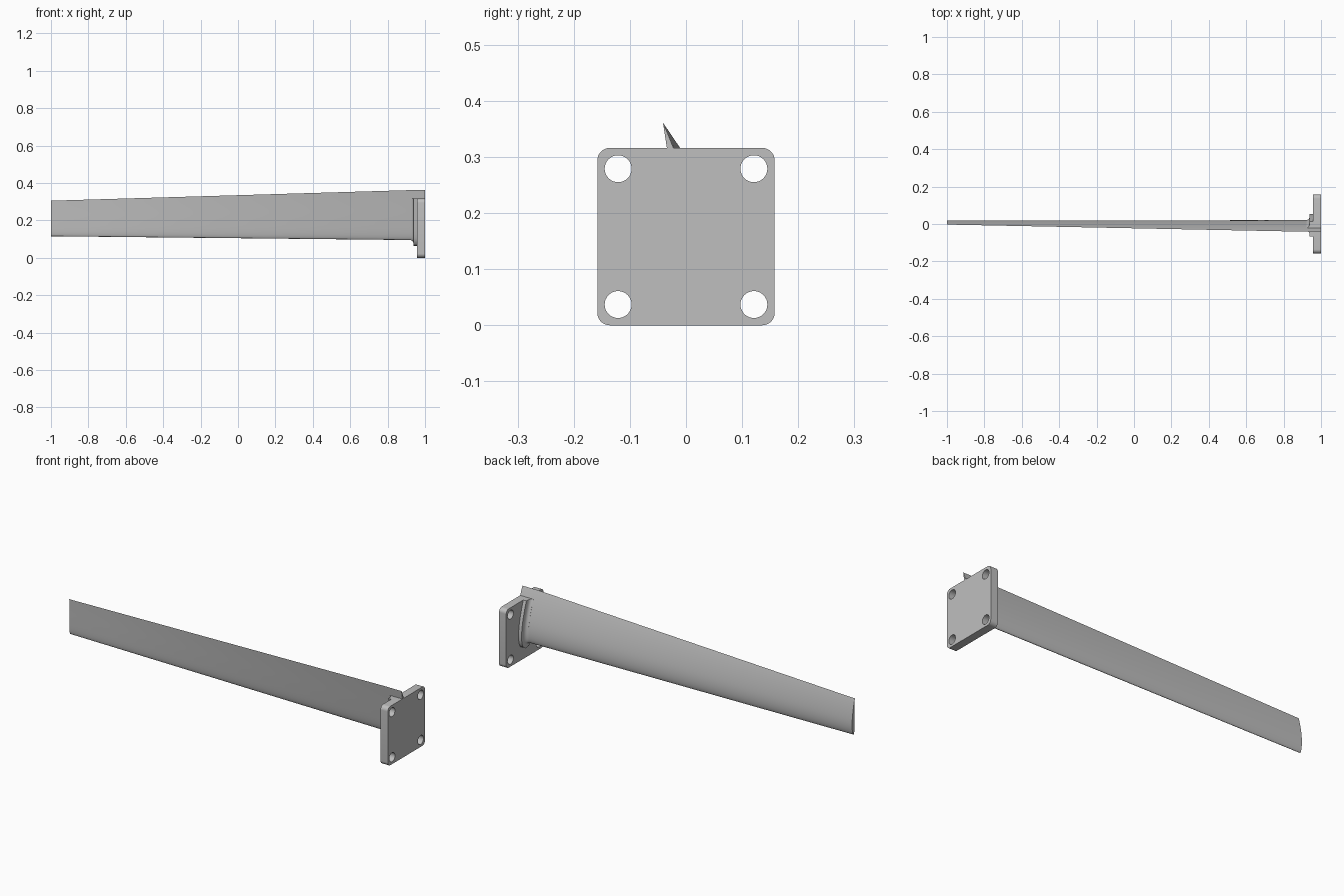
import bpy, bmesh, math
from mathutils import Vector

if "Cube" in bpy.data.objects:
    bpy.data.objects.remove(bpy.data.objects["Cube"])

grey = bpy.data.materials.new("grey")
grey.diffuse_color = (0.52, 0.52, 0.52, 1)
grey.use_nodes = True
grey.node_tree.nodes["Principled BSDF"].inputs["Base Color"].default_value = grey.diffuse_color
N = 24  # points along each side of the foil


def finish(bm, name):
    bmesh.ops.recalc_face_normals(bm, faces=bm.faces[:])
    me = bpy.data.meshes.new(name)
    bm.to_mesh(me)
    bm.free()
    me.materials.append(grey)
    ob = bpy.data.objects.new(name, me)
    bpy.context.collection.objects.link(ob)
    bpy.ops.object.select_all(action='DESELECT')
    ob.select_set(True)
    bpy.context.view_layer.objects.active = ob
    bpy.ops.object.shade_smooth_by_angle(angle=math.radians(30))


def foil(t, offset=0.0):
    """Cambered foil outline in (y, z); t = 0 at the tip, 1 at the root."""
    mix = lambda a, b: a + (b - a) * t
    lead = Vector((mix(0.007, 0.010), mix(0.115, 0.095)))
    trail = Vector((mix(-0.003, -0.041), mix(0.305, 0.361)))
    axis = trail - lead
    side = Vector((axis.y, -axis.x))

    def point(u, sign):
        thick = 0.56 * (0.2969 * math.sqrt(u) - 0.126 * u - 0.3516 * u**2
                        + 0.2843 * u**3 - 0.1036 * u**4)
        m, p = 0.03, 0.4
        camber = m / p**2 * (2*p*u - u*u) if u < p else m / (1-p)**2 * (1 - 2*p + 2*p*u - u*u)
        return lead + axis * u + side * (camber + sign * thick)

    us = [(1 - math.cos(math.pi * i / N)) / 2 for i in range(N + 1)]
    pts = [point(u, 1) for u in reversed(us)] + [point(u, -1) for u in us[1:-1]]
    out = []
    for i, p in enumerate(pts):
        d = (pts[(i + 1) % len(pts)] - pts[i - 1]).normalized()
        out.append(p + Vector((d.y, -d.x)) * -offset)
    # make sure the offset goes outwards
    if offset and min(p.y for p in out) > min(p.y for p in pts):
        out = [2 * p - q for p, q in zip(pts, out)]
    return out


def loft(sections):
    bm = bmesh.new()
    rings = [[bm.verts.new((x, p.x, p.y)) for p in pts] for x, pts in sections]
    for a, b in zip(rings, rings[1:]):
        for i in range(len(a)):
            j = (i + 1) % len(a)
            bm.faces.new((a[i], a[j], b[j], b[i]))
    bm.faces.new(rings[0])
    bm.faces.new(rings[-1])
    return bm


# Tapered, slightly twisted blade
xs = [-1 + 1.9 * i / 8 for i in range(9)] + [1.0]
finish(loft([(x, foil(min(1, (x + 1) / 1.9))) for x in xs]), "blade")

# Filleted collar around the root, cut level with the plate top
steps = [(0.922, 0.0005), (0.930, 0.003), (0.935, 0.008), (0.938, 0.015),
         (0.939, 0.033), (0.960, 0.033)]
bm = loft([(x, foil(1, o)) for x, o in steps])
cut = bmesh.ops.bisect_plane(bm, geom=bm.verts[:] + bm.edges[:] + bm.faces[:],
                             plane_co=(0, 0, 0.316), plane_no=(0, 0, 1), clear_outer=True)
bmesh.ops.holes_fill(bm, edges=[e for e in bm.edges if e.is_boundary])
finish(bm, "root_collar")

# Mounting plate with rounded corners and four bolt holes
bm = bmesh.new()
H, R = 0.158, 0.022


def loop(pts):
    vs = [bm.verts.new((0.957, y, z)) for y, z in pts]
    for i, v in enumerate(vs):
        bm.edges.new((v, vs[(i + 1) % len(vs)]))


outline = []
for k, (sy, sz) in enumerate([(1, 1), (-1, 1), (-1, -1), (1, -1)]):
    for i in range(9):
        a = math.pi / 2 * (k + i / 8)
        outline.append((sy * (H - R) + R * math.cos(a), H + sz * (H - R) + R * math.sin(a)))
    loop([(sy * 0.121 + 0.024 * math.cos(math.tau * i / 32),
           H + sz * 0.121 + 0.024 * math.sin(math.tau * i / 32)) for i in range(32)])
loop(outline)
bmesh.ops.triangle_fill(bm, use_beauty=True, use_dissolve=False, edges=bm.edges[:], normal=(1, 0, 0))
ext = bmesh.ops.extrude_face_region(bm, geom=bm.faces[:], use_keep_orig=True)
bmesh.ops.translate(bm, vec=(0.043, 0, 0),
                    verts=[g for g in ext["geom"] if isinstance(g, bmesh.types.BMVert)])
finish(bm, "mounting_plate")
